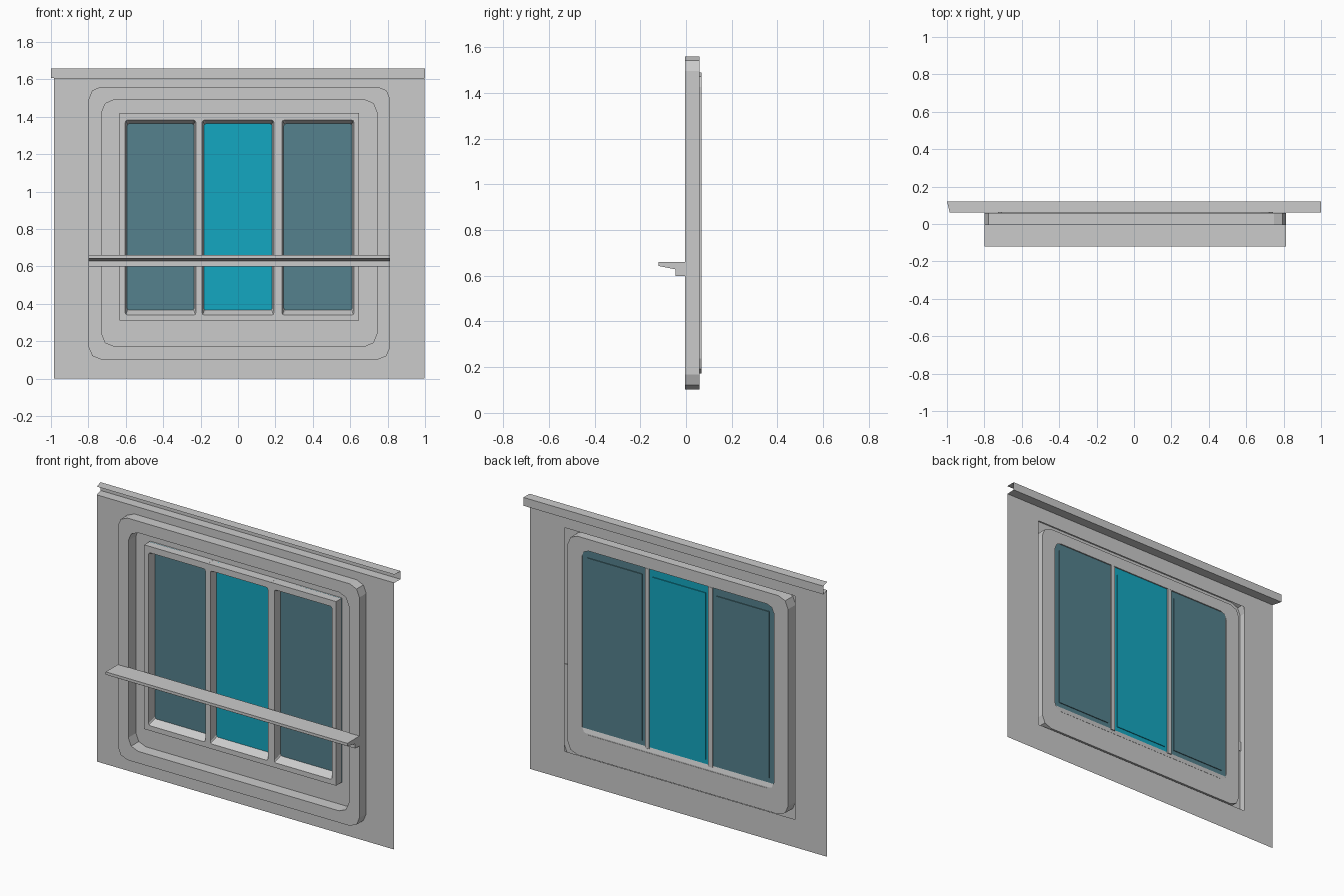
import bpy, bmesh, math

if "Cube" in bpy.data.objects:
    bpy.data.objects.remove(bpy.data.objects["Cube"])

GREY = (0.565, 0.565, 0.565)
SIDE, MIDDLE = (0.089, 0.222, 0.267), (0.007, 0.39, 0.532)
WALL = 0.062


def material(color):
    name = "colour_%.3f_%.3f" % color[:2]
    mat = bpy.data.materials.get(name) or bpy.data.materials.new(name)
    mat.diffuse_color = (*color, 1)
    mat.use_nodes = True
    mat.node_tree.nodes["Principled BSDF"].inputs["Base Color"].default_value = mat.diffuse_color
    return mat


def make(name, verts, faces, color=GREY):
    me = bpy.data.meshes.new(name)
    me.from_pydata(verts, [], faces)
    bm = bmesh.new()
    bm.from_mesh(me)
    bmesh.ops.recalc_face_normals(bm, faces=bm.faces)
    bm.to_mesh(me)
    bm.free()
    me.materials.append(material(color))
    ob = bpy.data.objects.new(name, me)
    bpy.context.collection.objects.link(ob)
    return ob


def rrect(x0, x1, z0, z1, y, r=0.001, n=2):
    """Rounded rectangle loop in the x-z plane, n segments per corner."""
    pts = []
    corners = [(x1 - r, z1 - r), (x0 + r, z1 - r), (x0 + r, z0 + r), (x1 - r, z0 + r)]
    for q, (cx, cz) in enumerate(corners):
        for i in range(n + 1):
            a = math.pi / 2 * (q + i / n)
            pts.append((cx + r * math.cos(a), y, cz + r * math.sin(a)))
    return pts


def loft(loops, base=0):
    """Bridge equal-length closed loops with quads."""
    n = len(loops[0])
    verts = [p for l in loops for p in l]
    faces = []
    for k in range(len(loops) - 1):
        a, b = k * n, (k + 1) * n
        for i in range(n):
            j = (i + 1) % n
            faces.append(tuple(base + v for v in (a + i, b + i, b + j, a + j)))
    return verts, faces


def extrude_x(name, sec, x0, x1, color=GREY):
    """Closed y-z section extruded along x."""
    n = len(sec)
    v = [(x, y, z) for x in (x0, x1) for y, z in sec]
    f = [(i, (i + 1) % n, n + (i + 1) % n, n + i) for i in range(n)]
    f += [tuple(reversed(range(n))), tuple(range(n, 2 * n))]
    return make(name, v, f, color)


def box(name, x0, x1, y0, y1, z0, z1, color=GREY):
    return extrude_x(name, [(y0, z0), (y1, z0), (y1, z1), (y0, z1)], x0, x1, color)


# wall sheet with a rectangular opening
v, f = loft([rrect(-0.985, 0.998, 0, 1.607, WALL, n=1),
             rrect(-0.77, 0.765, 0.168, 1.515, WALL, n=1)])
make("wall_panel", v, f)

# open channel along the top of the wall
prof = [(WALL, 1.607, -0.985, 0.998), (0.12, 1.607, -1, 1),
        (0.12, 1.657, -1, 1), (WALL, 1.657, -0.985, 1)]
v = [p for y, z, a, b in prof for p in ((a, y, z), (b, y, z))]
make("top_channel", v, [(2 * i, 2 * i + 1, 2 * i + 3, 2 * i + 2) for i in range(3)])

# raised rounded surround and the recessed pan inside it
outer = (-0.798, 0.813, 0.102, 1.56)
inner = (-0.728, 0.742, 0.173, 1.49)
v, f = loft([rrect(*outer, 0.06, 0.065), rrect(*outer, -0.005, 0.065),
             rrect(*inner, -0.005, 0.065), rrect(*inner, 0.068, 0.065),
             rrect(-0.633, 0.647, 0.31, 1.42, 0.068, 0.045)])
make("window_surround", v, f)

# window frame: three cells, each with a sloped reveal down to the glass
cells = [(-0.633, -0.21, -0.603, -0.225), (-0.21, 0.213, -0.192, 0.192),
         (0.213, 0.647, 0.235, 0.62)]
verts, faces = [], []
for c0, c1, o0, o1 in cells:
    v, f = loft([rrect(c0, c1, 0.31, 1.42, 0.068), rrect(c0, c1, 0.31, 1.42, 0.01),
                 rrect(o0, o1, 0.34, 1.382, 0.01, 0.012),
                 rrect(o0 + 0.01, o1 - 0.01, 0.367, 1.362, 0.058, 0.012)],
                base=len(verts))
    verts += v
    faces += f
make("window_frame", verts, faces)

# glass: a backing plate and a slightly raised centre panel per cell
for (c0, c1, _, _), col, nm in zip(cells, (SIDE, MIDDLE, SIDE), ("left", "middle", "right")):
    box("glass_" + nm, c0, c1, 0.056, 0.061, 0.31, 1.42, col)
    box("glass_panel_" + nm, c0 + 0.035, c1 - 0.035, 0.060, 0.066, 0.37, 1.375, col)

# rear mullions and sloping rear sill
for x in (-0.21, 0.213):
    box("rear_mullion", x - 0.014, x + 0.014, 0.057, 0.0685, 0.335, 1.419)
extrude_x("rear_sill", [(0.058, 0.311), (0.0679, 0.311), (0.0679, 0.318), (0.059, 0.35)],
          -0.632, 0.646)

# shelf crossing the window
extrude_x("shelf", [(0, 0.66), (-0.12, 0.66), (-0.12, 0.643), (-0.045, 0.628),
                    (-0.045, 0.60), (0, 0.60)], -0.798, 0.813)
